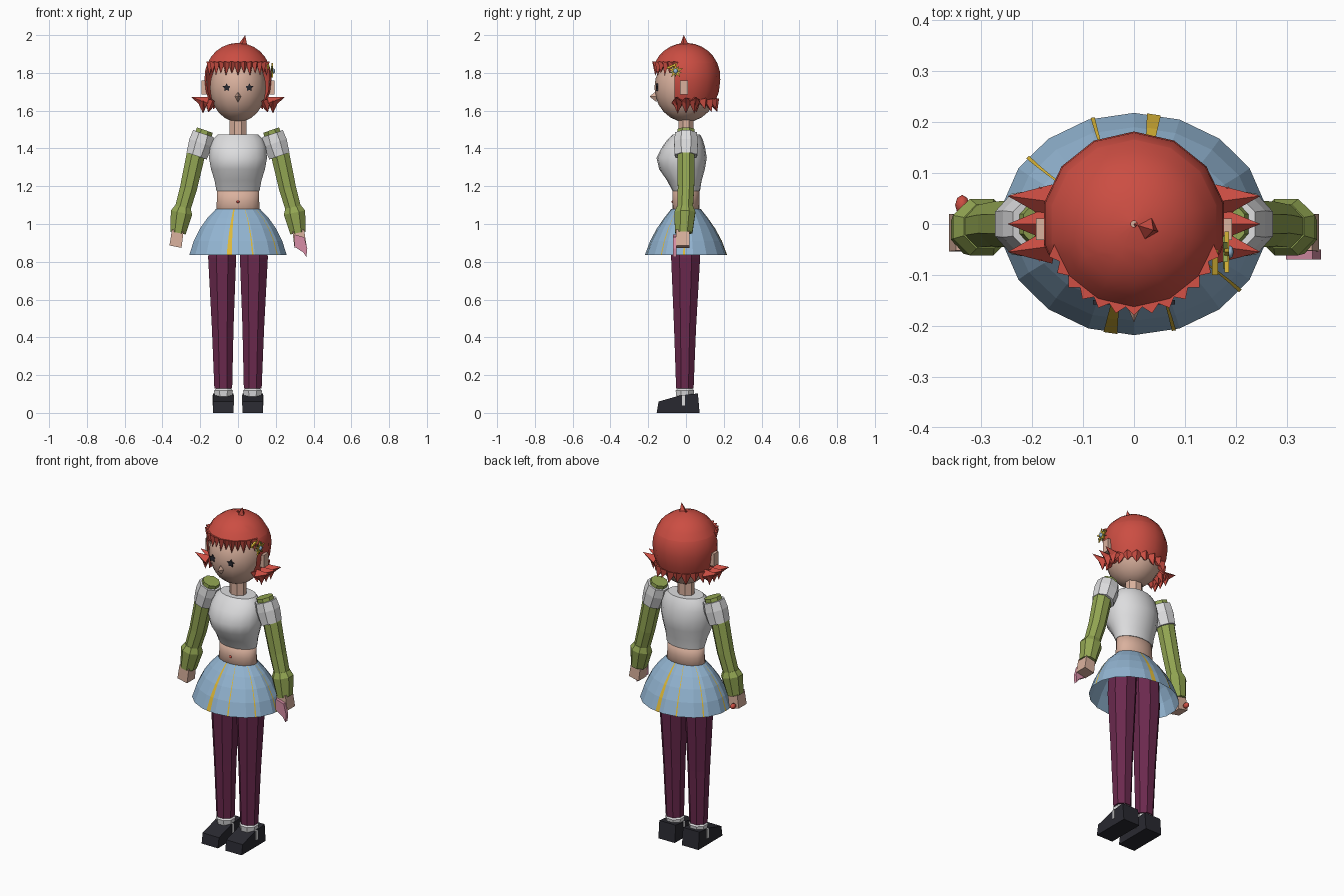
import bpy, bmesh, math
from mathutils import Vector, Matrix

cube = bpy.data.objects.get("Cube")
if cube:
    bpy.data.objects.remove(cube)


def material(name, r, g, b):
    m = bpy.data.materials.new(name)
    m.use_nodes = True
    m.diffuse_color = (r, g, b, 1)
    m.node_tree.nodes["Principled BSDF"].inputs["Base Color"].default_value = (r, g, b, 1)
    return m


RED = material("hair red", .60, .075, .055)
SKIN = material("skin", .70, .44, .34)
WHITE = material("white", .72, .72, .73)
GREEN = material("olive green", .29, .38, .085)
BLUE = material("skirt blue", .29, .46, .64)
PLUM = material("plum", .145, .022, .075)
BLACK = material("near black", .022, .022, .03)
YELLOW = material("yellow", .72, .48, .04)
PINK = material("pink", .68, .27, .38)


def finish(name, bm, mat, smooth=False):
    bmesh.ops.recalc_face_normals(bm, faces=bm.faces)
    me = bpy.data.meshes.new(name)
    bm.to_mesh(me)
    bm.free()
    me.materials.append(mat)
    for p in me.polygons:
        p.use_smooth = smooth
    ob = bpy.data.objects.new(name, me)
    bpy.context.collection.objects.link(ob)
    return ob


def ring_point(ring, a, s=1):
    """Point on a ring (x, y, z, rx, ry, tilt) at angle a, mirrored by s."""
    x, y, z, rx, ry, tilt = ring
    u = rx * math.cos(a)
    return Vector((s * (x + u * math.cos(tilt)), y + ry * math.sin(a), z + u * math.sin(tilt)))


def loft(bm, rings, n, phase=0, s=1, caps=True):
    loops = [[bm.verts.new(ring_point(r, math.tau * i / n - math.pi / 2 + phase, s))
              for i in range(n)] for r in rings]
    for a, b in zip(loops, loops[1:]):
        for i in range(n):
            j = (i + 1) % n
            bm.faces.new((a[i], a[j], b[j], b[i]))
    if caps:
        bm.faces.new(loops[0])
        bm.faces.new(loops[-1])


def tube(name, rings, n, mat, phase=0, s=1, caps=True, smooth=False):
    bm = bmesh.new()
    loft(bm, rings, n, phase, s, caps)
    return finish(name, bm, mat, smooth)


def spike(bm, base, tip, r, n=4):
    base, tip = Vector(base), Vector(tip)
    d = tip - base
    mx = Matrix.Translation((base + tip) / 2) @ d.to_track_quat('Z', 'Y').to_matrix().to_4x4()
    bmesh.ops.create_cone(bm, cap_ends=True, segments=n, radius1=r, radius2=0,
                          depth=d.length, matrix=mx)


def prism(name, pts, axis, lo, hi, mat):
    """Extrude a 2D outline along x (0) or y (1)."""
    bm = bmesh.new()
    ends = []
    for h in (lo, hi):
        ends.append([bm.verts.new((h, p, q) if axis == 0 else (p, h, q)) for p, q in pts])
        bm.faces.new(ends[-1])
    for i in range(len(pts)):
        j = (i + 1) % len(pts)
        bm.faces.new((ends[0][i], ends[0][j], ends[1][j], ends[1][i]))
    return finish(name, bm, mat)


def star(cx, cz, r1, r2, n=5):
    return [(cx + (r2 if i % 2 else r1) * math.sin(math.pi * i / n),
             cz + (r2 if i % 2 else r1) * math.cos(math.pi * i / n)) for i in range(2 * n)]


def ball(name, centre, size, mat, n=14):
    bm = bmesh.new()
    bmesh.ops.create_uvsphere(bm, u_segments=n, v_segments=n - 2, radius=1,
                              matrix=Matrix.Translation(centre) @ Matrix.Diagonal((*size, 1)))
    return finish(name, bm, mat, True)


# Head, neck and nose
ball("head", (0, 0, 1.722), (.152, .167, .182), SKIN)
tube("neck", [(0, 0, z, .05, .042, 0) for z in (1.44, 1.58)], 8, SKIN, math.pi / 8)
bm = bmesh.new()
spike(bm, (0, -.155, 1.675), (0, -.193, 1.675), .022)
bmesh.ops.scale(bm, vec=(.75, 1, 1.4), verts=bm.verts, space=Matrix.Translation((0, 0, -1.675)))
finish("nose", bm, SKIN)

# Hair cap, with an opening for the face
R, HZ = .182, 1.777
profile = [(HZ + R * math.sin(a), R * math.cos(a))
           for a in [math.radians(d) for d in (88, 75, 62, 50, 38, 24, 10, -4)]]
profile += [(1.70, .174), (1.635, .150)]
bm = bmesh.new()
loft(bm, [(0, 0, z, r, r, 0) for z, r in profile], 14, caps=False)
for co, no in (((0, -.06, 0), (0, 1, 0)), ((0, 0, 1.853), (0, 0, 1))):
    bmesh.ops.bisect_plane(bm, geom=bm.verts[:] + bm.edges[:] + bm.faces[:],
                           plane_co=co, plane_no=no)
face_opening = []
for f in bm.faces:
    c = f.calc_center_median()
    if c.y < -.06 and c.z < 1.853:
        face_opening.append(f)
bmesh.ops.delete(bm, geom=face_opening, context='FACES')
finish("hair", bm, RED, True)

# Fringe, hem, flicks and top tuft
bm = bmesh.new()
for i in range(13):
    a = math.radians(-90 + (i - 6) * 11.5)
    c, s = math.cos(a), math.sin(a)
    spike(bm, (.155 * c, .155 * s, 1.857), (.163 * c, .163 * s, 1.785 + .012 * (i % 2)), .024)
for i in range(13):
    a = math.radians(-15 + i * 17.5)
    c, s = math.cos(a), math.sin(a)
    spike(bm, (.145 * c, .145 * s, 1.655), (.165 * c, .165 * s, 1.592 + .015 * (i % 2)), .032)
for s in (-1, 1):
    for y in (-.055, 0, .055):
        spike(bm, (s * .165, y * .8, 1.64), (s * .248, y, 1.672), .034)
        spike(bm, (s * .185, y * .8, 1.65), (s * .185, y * .8, 1.585), .03)
spike(bm, (.025, -.008, 1.94), (.038, -.012, 2.0), .028)
finish("hair_spikes", bm, RED)

for s, side in ((-1, "right"), (1, "left")):
    # Eye and ear
    prism(side + "_eye", star(s * .06, 1.722, .022, .012), 1, -.158, -.149, BLACK)
    tube(side + "_ear", [(.177, -.01, z, .022, .03, 0) for z in (1.685, 1.76)], 4, SKIN,
         math.pi / 4, s)

    # Arm, sleeve, cuff and hand
    tube(side + "_arm", [(.175, 0, 1.497, .048, .05, .33), (.225, 0, 1.36, .053, .05, .28),
                         (.262, 0, 1.19, .049, .047, .2), (.293, -.005, 1.08, .045, .045, .2)],
         8, GREEN, math.pi / 8, s)
    tube(side + "_sleeve", [(.183, 0, 1.478, .062, .062, .33), (.197, 0, 1.43, .069, .068, .33),
                            (.219, 0, 1.36, .061, .064, .33)], 8, WHITE, math.pi / 8, s)
    tube(side + "_cuff", [(.292, -.005, 1.09, .046, .047, .2), (.299, -.006, 1.06, .062, .06, .2),
                          (.318, -.012, .953, .045, .05, .2)], 8, GREEN, math.pi / 8, s)
    tube(side + "_hand", [(.319, -.017, .965, .044, .05, .2), (.331, -.017, .88, .046, .052, .2)],
         4, SKIN, math.pi / 4, s)

    # Leg, sock and shoe
    tube(side + "_leg", [(.078, 0, .98, .08, .08, 0), (.084, -.002, .82, .08, .083, 0),
                         (.081, -.005, .45, .062, .063, 0), (.078, -.006, .128, .051, .05, 0)],
         8, PLUM, math.pi / 8, s)
    tube(side + "_sock", [(.077, -.006, .07, .048, .047, 0), (.077, -.006, .118, .054, .053, 0),
                          (.077, -.006, .135, .035, .035, 0)], 8, WHITE, math.pi / 8, s)
    shoe = [(-.155, 0), (-.145, .06), (-.03, .093), (.063, .103), (.072, 0)]
    x0, x1 = sorted((s * .024, s * .132))
    prism(side + "_shoe", shoe, 0, x0, x1, BLACK)
    strap = [(-.022, .095), (-.022, .04), (-.006, .04), (-.006, .095)]
    prism(side + "_strap", strap, 0, x0 - .003, x1 + .003, WHITE)

# Shirt and midriff; each shirt row is z, half width, front, back
rows = [(1.175, .116, -.072, .074), (1.23, .126, -.10, .083), (1.29, .145, -.142, .10),
        (1.35, .156, -.156, .11), (1.41, .150, -.125, .10), (1.45, .133, -.095, .088),
        (1.475, .108, -.07, .074)]
shirt = tube("shirt", [(0, (f + b) / 2, z, w, (b - f) / 2, 0) for z, w, f, b in rows],
             18, WHITE, smooth=True)
for p in shirt.data.polygons:
    p.use_smooth = len(p.vertices) == 4
tube("midriff", [(0, 0, 1.03, .12, .075, 0), (0, 0, 1.12, .114, .071, 0),
                 (0, 0, 1.19, .114, .071, 0)], 18, SKIN, smooth=True)
ball("navel", (0, -.071, 1.118), (.008, .006, .008), RED, 8)

# Bell skirt
skirt = [(0, 0, 1.08, .118, .078, 0), (0, 0, 1.03, .166, .117, 0), (0, 0, .975, .205, .155, 0),
         (0, 0, .91, .238, .19, 0), (0, 0, .835, .262, .218, 0)]
tube("skirt", skirt, 18, BLUE, caps=False)

# Tapered skirt stripes, each inside one panel: panel number, start, width
bm = bmesh.new()
for panel, start, width in ((-1, .34, .3), (0, .82, .09), (8, .42, .3), (9, .85, .09),
                            (4, .3, .12), (13, .5, .12), (2, .6, .09), (11, .6, .09)):
    pairs = []
    for k, (x, y, z, rx, ry, t) in enumerate(skirt):
        ring = (x, y, z, rx * 1.008 + .001, ry * 1.008 + .001, t)
        a, b = [ring_point(ring, math.radians(-90 + 20 * (panel + e))) for e in (0, 1)]
        half = width * (.25 + .25 * k / 4)
        mid = start + width / 2
        pairs.append([bm.verts.new(a.lerp(b, mid + e * half)) for e in (-1, 1)])
    for (a, b), (c, d) in zip(pairs, pairs[1:]):
        bm.faces.new((a, b, d, c))
finish("skirt_stripes", bm, YELLOW)

# Left mitt flap and right hand bead
mitt = [(.298, .945), (.35, .93), (.367, .87), (.362, .825), (.345, .85), (.298, .88)]
prism("mitt_flap", mitt, 1, -.07, -.05, PINK)
ball("hand_bead", (-.337, .037, .9), (.014, .02, .016), RED, 8)

# Hair flower and clip
prism("flower_petals", star(-.055, 1.81, .042, .014), 0, .178, .186, YELLOW)
prism("flower_leaves", star(-.055, 1.81, -.034, -.012), 0, .175, .183, GREEN)
ball("flower_centre", (.188, -.055, 1.81), (.008, .013, .013), BLUE, 8)
prism("hair_clip", [(-.1, 1.82), (-.05, 1.84), (-.05, 1.852), (-.1, 1.832)], 0,
      .153, .165, YELLOW)
